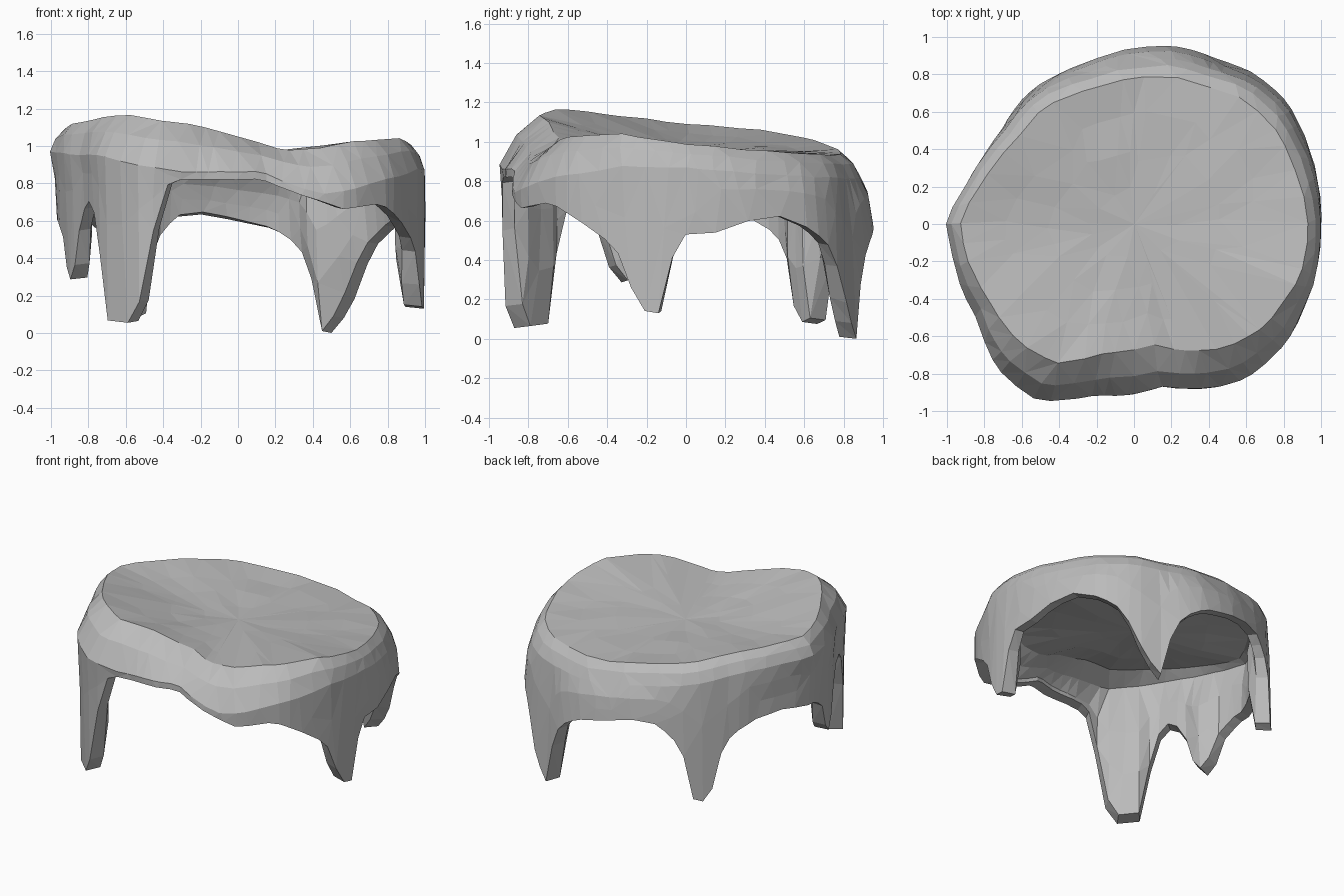
import bpy
import bmesh
import math
from mathutils import Vector, noise

cube = bpy.data.objects.get("Cube")
if cube:
    bpy.data.objects.remove(cube, do_unlink=True)

COLUMNS = 90
CENTRE_Z = 0.96
SHELL = 0.07

# Plan outline as x, y points, anticlockwise from the left side
OUTLINE = [(1, 0), (.98, .25), (.92, .45), (.82, .65), (.65, .8), (.45, .88),
           (.22, .95), (0, .94), (-.25, .87), (-.5, .77), (-.6, .69),
           (-.72, .53), (-.83, .36), (-.92, .2), (-1, 0), (-.94, -.28),
           (-.85, -.5), (-.73, -.77), (-.52, -.94), (-.2, -.92),
           (.15, -.87), (.38, -.88), (.6, -.82), (.8, -.65), (.93, -.4)]

# Height of the upper rim by angle in degrees
RIM = [(0, .99), (20, .96), (45, .94), (60, .93), (90, .95), (110, .98),
       (130, 1.02), (150, 1.06), (180, 1.09), (200, 1.13), (225, 1.17),
       (250, 1.12), (270, 1.05), (290, .98), (302, .99), (317, 1.03),
       (340, 1.04)]

# Lower edge by angle: arches between the legs
ARCHES = [(0, .53), (9, .54), (18, .6), (28, .62), (37, .56), (46, .45),
          (54, .12), (60, 0), (64, .28), (69, .46), (78, .55), (90, .6),
          (103, .64), (112, .62), (119, .54), (124, .4), (127, .1),
          (135, .06), (138, .35), (145, .52), (156, .6), (168, .63),
          (185, .6), (193, .5), (197, .3), (202, .28), (206, .45),
          (210, .64), (216, .7), (223, .6), (226, .07), (239, .05),
          (242, .4), (245, .62), (248, .79), (252, .82), (278, .82),
          (290, .74), (304, .66), (318, .69), (328, .6), (338, .48),
          (343, .36), (345, .15), (352, .13), (355, .38)]


def sample(table, angle):
    """Interpolate a periodic table of angle, value pairs."""
    ring = table + [(table[0][0] + 360, table[0][1])]
    for (a, u), (b, v) in zip(ring, ring[1:]):
        if a <= angle <= b:
            return u + (v - u) * (angle - a) / (b - a)
    return table[0][1]


def smoothstep(t):
    t = max(0, min(1, t))
    return t * t * (3 - 2 * t)


def point(angle, radius, height):
    a = math.radians(angle)
    return Vector((radius * math.cos(a), radius * math.sin(a), height))


def to_polar(points):
    return [(math.degrees(math.atan2(y, x)) % 360, math.hypot(x, y))
            for x, y in points]


RADII = to_polar(OUTLINE)


def column(angle):
    """One radial section, from the top centre over the rim and back inside."""
    outer = sample(RADII, angle)
    rim_z = sample(RIM, angle)
    foot_z = sample(ARCHES, angle)
    side = math.sin(math.radians(angle))
    back, front = max(0, side), max(0, -side)
    right = max(0, -math.cos(math.radians(angle)))
    leg = smoothstep((.55 - foot_z) / .35)
    rim_r = outer * (.93 - .1 * back - .19 * front ** 2)
    shoulder_r = outer * (1 - .07 * back)
    shoulder_z = max(rim_z - .12 - .14 * front, foot_z + .04)
    foot_r = outer * (1 - .03 * right)
    section = []

    # Dished top
    for f in (.25, .5, .75, 1):
        section.append(point(angle, rim_r * f,
                             CENTRE_Z + (rim_z - CENTRE_Z) * f ** 1.5))
    # Rounded rim
    section.append(point(angle, rim_r + (shoulder_r - rim_r) * .6,
                         rim_z + (shoulder_z - rim_z) * .4))
    # Outer wall and leg face
    section.append(point(angle, shoulder_r, shoulder_z))
    wall = [(s, shoulder_r + (foot_r - shoulder_r) * math.sqrt(s),
             shoulder_z + (foot_z - shoulder_z) * s) for s in (.33, .67, 1)]
    for s, r, z in wall:
        section.append(point(angle, r, z))
    # Inner wall, thicker behind the legs
    for s, r, z in reversed(wall):
        thick = .07 + leg * (.07 if s < 1 else .03)
        section.append(point(angle, r - thick, z + .01))
    # Ceiling, following the rounded rim
    section.append(point(angle, rim_r + (shoulder_r - rim_r) * .6 - .04,
                         rim_z + (shoulder_z - rim_z) * .4 - .05))
    for f in (.95, .6, .3):
        section.append(point(angle, rim_r * f,
                             CENTRE_Z - SHELL
                             + (rim_z - CENTRE_Z) * f ** 1.5))
    return section


def roughen(co):
    """Broad, gentle lumps that fade out towards the feet."""
    return co + noise.noise_vector(co * 5) * .01 * max(0, co.z)


def build_shell():
    bm = bmesh.new()
    columns = []
    for i in range(COLUMNS):
        section = column(i * 360 / COLUMNS)
        columns.append([bm.verts.new(roughen(co)) for co in section])
    top = bm.verts.new(roughen(Vector((0, 0, CENTRE_Z))))
    ceiling = bm.verts.new(roughen(Vector((0, 0, CENTRE_Z - SHELL))))
    for a, b in zip(columns, columns[1:] + columns[:1]):
        bm.faces.new((top, a[0], b[0]))
        bm.faces.new((ceiling, b[-1], a[-1]))
        for j in range(len(a) - 1):
            bm.faces.new((a[j], a[j + 1], b[j + 1], b[j]))

    bmesh.ops.triangulate(bm, faces=bm.faces)
    bmesh.ops.recalc_face_normals(bm, faces=bm.faces)
    mesh = bpy.data.meshes.new("legged_shell")
    bm.to_mesh(mesh)
    bm.free()
    return mesh


# Plain grey stone
stone = bpy.data.materials.new("grey_stone")
stone.use_nodes = True
colour = (.5, .5, .5, 1)
stone.diffuse_color = colour
stone.node_tree.nodes["Principled BSDF"].inputs["Base Color"].default_value = colour

shell = bpy.data.objects.new("legged_shell", build_shell())
shell.data.materials.append(stone)
bpy.context.collection.objects.link(shell)

# Merge the dense facets into larger, uneven ones
facets = shell.modifiers.new("facets", 'DECIMATE')
facets.ratio = .45
